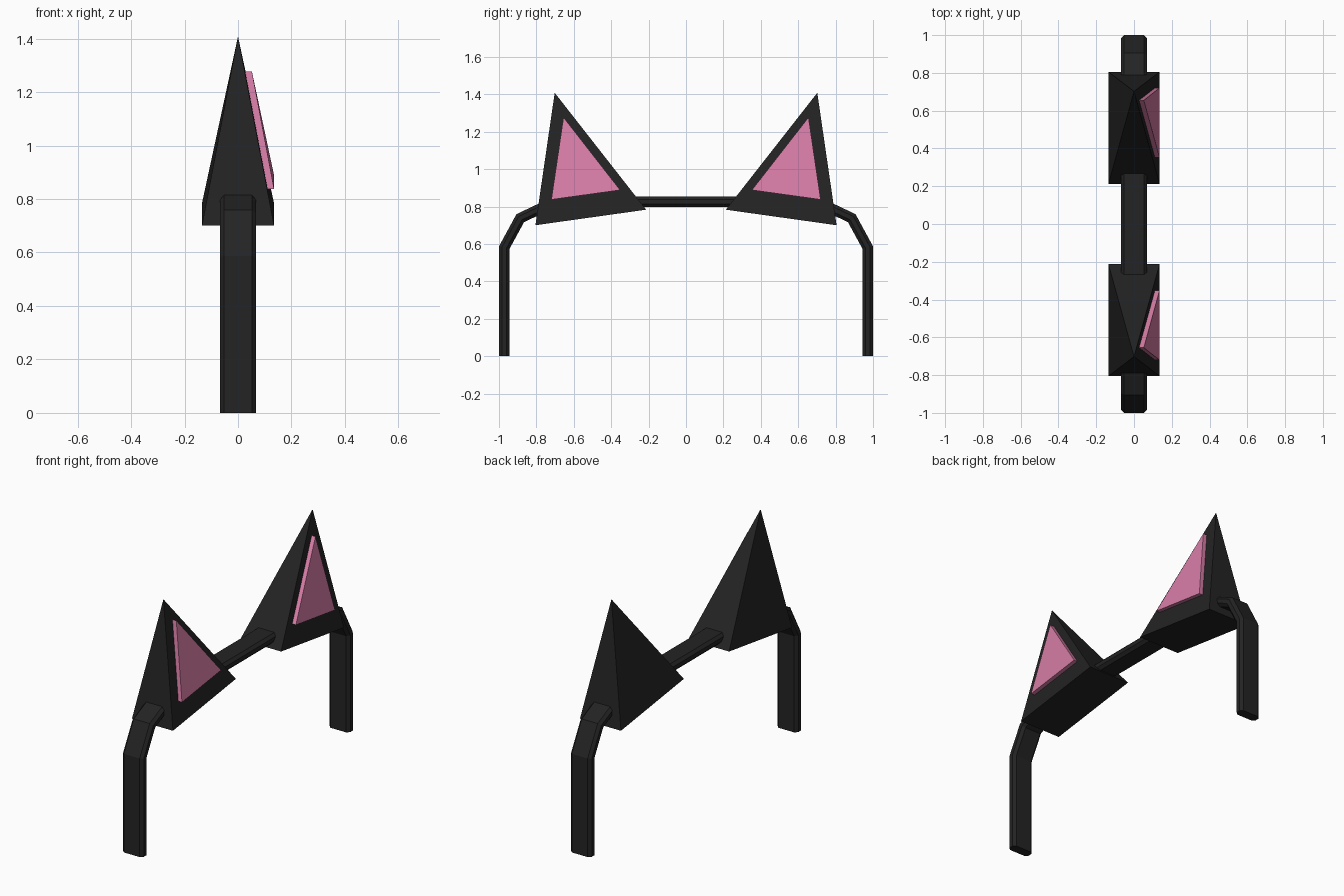
import bpy, bmesh
from mathutils import Vector

if "Cube" in bpy.data.objects:
    bpy.data.objects.remove(bpy.data.objects["Cube"])


def material(name, rgb):
    m = bpy.data.materials.new(name)
    m.diffuse_color = (*rgb, 1)
    m.use_nodes = True
    m.node_tree.nodes["Principled BSDF"].inputs["Base Color"].default_value = m.diffuse_color
    return m


BLACK = material("soft black", (0.017, 0.017, 0.017))
PINK = material("inner ear pink", (0.68, 0.205, 0.38))


def make(name, verts, faces, mat):
    bm = bmesh.new()
    vs = [bm.verts.new(v) for v in verts]
    for f in faces:
        bm.faces.new([vs[i] for i in f])
    bmesh.ops.recalc_face_normals(bm, faces=bm.faces)
    me = bpy.data.meshes.new(name)
    bm.to_mesh(me)
    bm.free()
    me.materials.append(mat)
    ob = bpy.data.objects.new(name, me)
    bpy.context.collection.objects.link(ob)
    return ob


# Headband: chamfered flat strip swept along an arch with mitred corners
half = [(0.972, 0), (0.972, 0.58), (0.886, 0.738), (0.70, 0.826)]
path = [Vector(p) for p in half] + [Vector((-y, z)) for y, z in reversed(half)]
section = [(0.068, -0.012), (0.068, 0.012), (0.052, 0.028), (-0.052, 0.028),
           (-0.068, 0.012), (-0.068, -0.012), (-0.052, -0.028), (0.052, -0.028)]
n = len(section)
verts, faces = [], []
for i, p in enumerate(path):
    a = (p - path[i - 1]).normalized() if i > 0 else None
    b = (path[i + 1] - p).normalized() if i < len(path) - 1 else a
    a = a or b
    t = (a + b).normalized()
    normal = Vector((t.y, -t.x)) / t.dot(a)
    for x, d in section:
        q = p + normal * d
        verts.append((x, q.x, q.y))
for i in range(len(path) - 1):
    for j in range(n):
        k = (j + 1) % n
        faces.append((i * n + j, i * n + k, (i + 1) * n + k, (i + 1) * n + j))
faces += [tuple(range(n)), tuple(range(len(verts) - n, len(verts)))]
make("headband", verts, faces, BLACK)

# Ears: tilted four-sided pyramids, each with a raised pink plate on the +x side
for side, s in (("left", -1), ("right", 1)):
    w = 0.135
    outer, inner = (s * 0.805, 0.70), (s * 0.213, 0.783)
    make(side + "_ear",
         [(w, *outer), (w, *inner), (-w, *inner), (-w, *outer), (0, s * 0.702, 1.408)],
         [(0, 1, 2, 3), (0, 1, 4), (1, 2, 4), (2, 3, 4), (3, 0, 4)], BLACK)
    front = [(0.135, s * 0.72, 0.837), (0.135, s * 0.352, 0.888), (0.052, s * 0.655, 1.277)]
    back = [(x - 0.03, y, z) for x, y, z in front]
    make(side + "_inner_ear", front + back,
         [(0, 1, 2), (3, 4, 5), (0, 1, 4, 3), (1, 2, 5, 4), (2, 0, 3, 5)], PINK)
